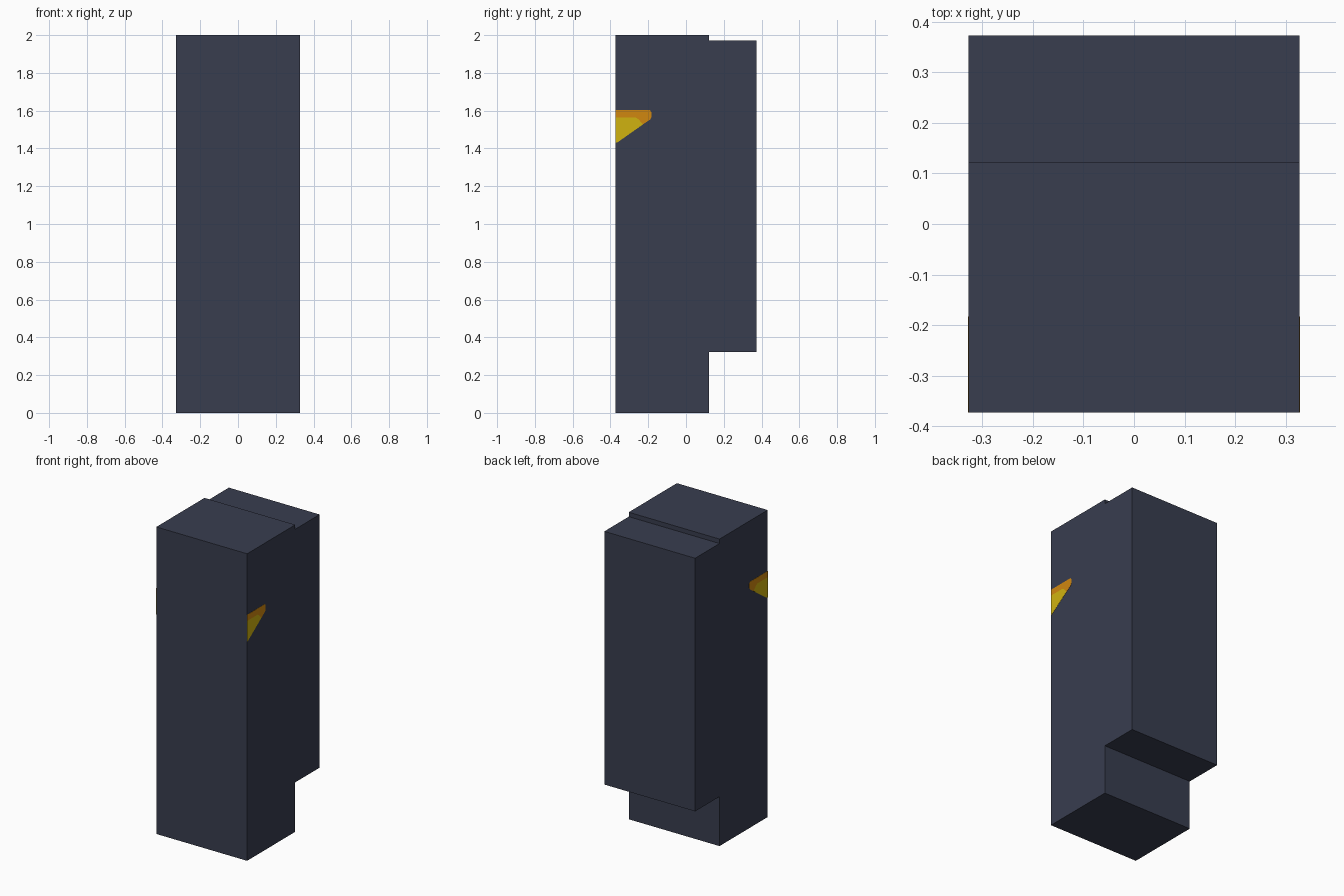
import bpy, bmesh

if "Cube" in bpy.data.objects:
    bpy.data.objects.remove(bpy.data.objects["Cube"])


def material(name, rgb):
    m = bpy.data.materials.new(name)
    m.diffuse_color = (*rgb, 1.0)
    m.use_nodes = True
    m.node_tree.nodes["Principled BSDF"].inputs["Base Color"].default_value = m.diffuse_color
    return m


DARK = material("dark slate", (0.040, 0.047, 0.078))
ORANGE = material("orange", (0.63, 0.245, 0.005))
YELLOW = material("yellow", (0.63, 0.45, 0.005))

HALF_X = 0.327
FRONT, STEP, BACK = -0.373, 0.122, 0.373


def prism(name, outline, x0, x1, mat):
    """Extrude a (y, z) outline from x0 to x1."""
    bm = bmesh.new()
    face = bm.faces.new([bm.verts.new((x0, y, z)) for y, z in outline])
    moved = bmesh.ops.extrude_face_region(bm, geom=[face])["geom"]
    verts = [v for v in moved if isinstance(v, bmesh.types.BMVert)]
    bmesh.ops.translate(bm, verts=verts, vec=(x1 - x0, 0, 0))
    bmesh.ops.recalc_face_normals(bm, faces=bm.faces)
    mesh = bpy.data.meshes.new(name)
    bm.to_mesh(mesh)
    bm.free()
    mesh.materials.append(mat)
    obj = bpy.data.objects.new(name, mesh)
    bpy.context.collection.objects.link(obj)
    return obj


def rect(y0, y1, z0, z1):
    return [(y0, z0), (y1, z0), (y1, z1), (y0, z1)]


# Tall front body and the raised box on its back
prism("cabinet_body", rect(FRONT, STEP, 0, 2), -HALF_X, HALF_X, DARK)
prism("back_box", rect(STEP, BACK, 0.322, 1.971), -HALF_X, HALF_X, DARK)

# Painted side marks: orange band with rounded tip, yellow wedge beneath
band = [(FRONT, 1.603), (-0.192, 1.603), (-0.183, 1.592), (-0.183, 1.565),
        (-0.190, 1.553), (-0.228, 1.527), (-0.250, 1.553), (-0.265, 1.563),
        (FRONT, 1.563)]
wedge = [(FRONT, 1.563), (-0.265, 1.563), (-0.250, 1.553), (-0.228, 1.527),
         (-0.360, 1.434), (FRONT, 1.429)]
for side, s in (("right", 1), ("left", -1)):
    x0, x1 = s * (HALF_X - 0.001), s * (HALF_X + 0.001)
    prism(f"{side}_mark_band", band, x0, x1, ORANGE)
    prism(f"{side}_mark_wedge", wedge, x0, x1, YELLOW)
